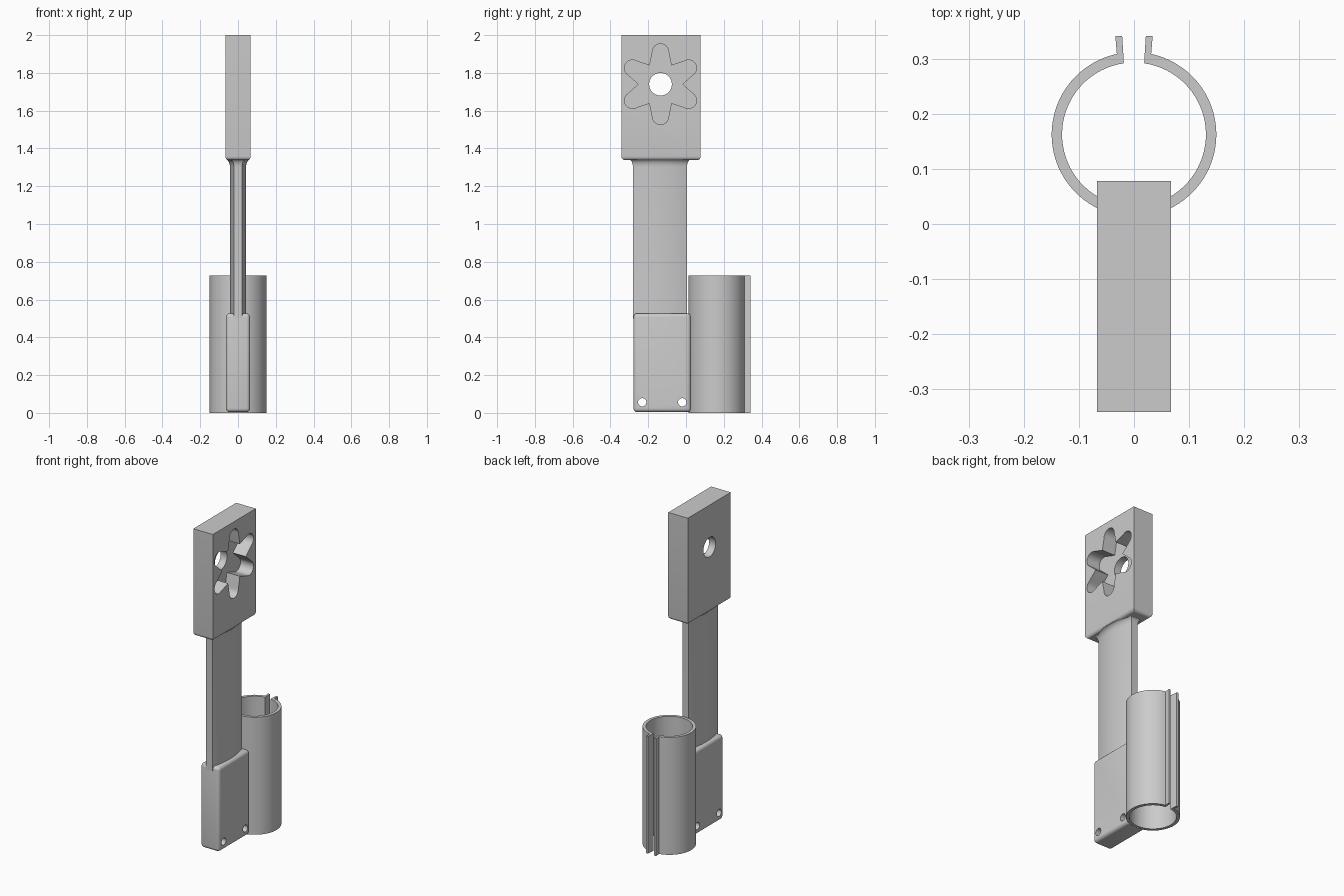
import bpy, bmesh
from math import sin, cos, pi, radians, sqrt

cube = bpy.data.objects.get("Cube")
if cube:
    bpy.data.objects.remove(cube, do_unlink=True)

grey = bpy.data.materials.new("plain grey")
grey.use_nodes = True
grey.diffuse_color = (0.6, 0.6, 0.6, 1)
grey.node_tree.nodes["Principled BSDF"].inputs["Base Color"].default_value = (0.6, 0.6, 0.6, 1)


def loft(name, sections):
    """Closed solid through matching loops of 3D points."""
    bm = bmesh.new()
    loops = [[bm.verts.new(p) for p in s] for s in sections]
    n = len(loops[0])
    for a, b in zip(loops, loops[1:]):
        for i in range(n):
            j = (i + 1) % n
            bm.faces.new((a[i], a[j], b[j], b[i]))
    bm.faces.new(loops[0][::-1])
    bm.faces.new(loops[-1])
    bmesh.ops.recalc_face_normals(bm, faces=bm.faces)
    mesh = bpy.data.meshes.new(name)
    bm.to_mesh(mesh)
    bm.free()
    obj = bpy.data.objects.new(name, mesh)
    bpy.context.collection.objects.link(obj)
    mesh.materials.append(grey)
    return obj


def prism_z(name, outline, z0, z1):
    return loft(name, [[(x, y, z) for x, y in outline] for z in (z0, z1)])


def prism_x(name, outline, x0, x1):
    return loft(name, [[(x, y, z) for y, z in outline] for x in (x0, x1)])


def circle(cy, cz, r, n=40):
    return [(cy + r * cos(2 * pi * i / n), cz + r * sin(2 * pi * i / n)) for i in range(n)]


def bevel(obj, width, rule):
    """Round the edges whose midpoint and direction satisfy the rule."""
    bm = bmesh.new()
    bm.from_mesh(obj.data)
    edges = [e for e in bm.edges if rule(e)]
    bmesh.ops.bevel(bm, geom=edges, offset=width, segments=5, profile=0.5, affect='EDGES')
    bm.to_mesh(obj.data)
    bm.free()


def cut(obj, cutter):
    mod = obj.modifiers.new("cut", 'BOOLEAN')
    mod.operation, mod.solver, mod.object = 'DIFFERENCE', 'EXACT', cutter
    bpy.context.view_layer.objects.active = obj
    bpy.ops.object.modifier_apply(modifier=mod.name)
    bpy.data.objects.remove(cutter, do_unlink=True)


def rect(x, y0, y1):
    return [(-x, y0), (x, y0), (x, y1), (-x, y1)]


# Head block, rounded along its lower edges
HY, HZ = -0.135, 1.74
head = prism_z("head_block", rect(0.067, -0.342, 0.078), 1.338, 2.0)
bevel(head, 0.02, lambda e: all(v.co.z < 1.4 for v in e.verts))

# Six-lobed knob pocket with a bore through its floor
flower = []
for k in range(6):
    a = radians(30 + 60 * k)
    flower.append((HY + 0.115 * cos(a - pi / 6), HZ + 0.115 * sin(a - pi / 6)))
    for i in range(13):
        t = a - pi / 2 + pi * i / 12
        flower.append((HY + 0.171 * cos(a) + 0.043 * cos(t),
                       HZ + 0.171 * sin(a) + 0.043 * sin(t)))
cut(head, prism_x("pocket_cutter", flower, -0.022, 0.2))
cut(head, prism_x("bore_cutter", circle(HY, HZ, 0.06), -0.2, 0.2))


# Shaft with gently bulging sides, flaring into the head
def shaft_section(z, grow):
    mid, half, n = -0.138, 0.143 + grow, 16
    side = []
    for i in range(n + 1):
        t = -1 + 2 * i / n
        side.append((0.021 + 0.022 * (1 - t * t) + grow, mid + half * t, z))
    return side + [(-x, y, z) for x, y, z in reversed(side)]


flare = [(1.302 + 0.04 * sin(i * pi / 12), 0.022 * (1 - cos(i * pi / 12))) for i in range(7)]
shaft = loft("shaft", [shaft_section(0.5, 0)] + [shaft_section(z, g) for z, g in flare])

# Base plate with rounded edges and two pin holes
base = prism_z("base_plate", rect(0.064, -0.278, 0.026), 0.004, 0.527)
bevel(base, 0.02, lambda e: True)
for y in (-0.232, -0.02):
    cut(base, prism_x("pin_cutter", circle(y, 0.056, 0.022, 28), -0.2, 0.2))

# Split clamp tube, open at the back
CY, R, r = 0.163, 0.15, 0.131
gap, steps = 0.019, 72


def arc(radius):
    a0 = pi / 2 + math_gap / radius
    a1 = pi / 2 + 2 * pi - math_gap / radius
    return [(radius * cos(a0 + (a1 - a0) * i / steps),
             CY + radius * sin(a0 + (a1 - a0) * i / steps)) for i in range(steps + 1)]


math_gap = gap
tube = prism_z("clamp_tube", arc(R) + arc(r)[::-1], 0, 0.727)

# Two thin lips flaring from the slot
lips = []
for s, side in ((1, "left"), (-1, "right")):
    outline = [(s * 0.0185, 0.294), (s * 0.031, 0.306), (s * 0.034, 0.342), (s * 0.0215, 0.342)]
    lips.append(prism_z(side + "_clamp_lip", outline, 0, 0.727))

# Smooth curved faces while keeping crisp edges
bpy.ops.object.select_all(action='DESELECT')
for obj in [head, shaft, base, tube] + lips:
    obj.select_set(True)
bpy.context.view_layer.objects.active = head
bpy.ops.object.shade_smooth_by_angle(angle=radians(30))
